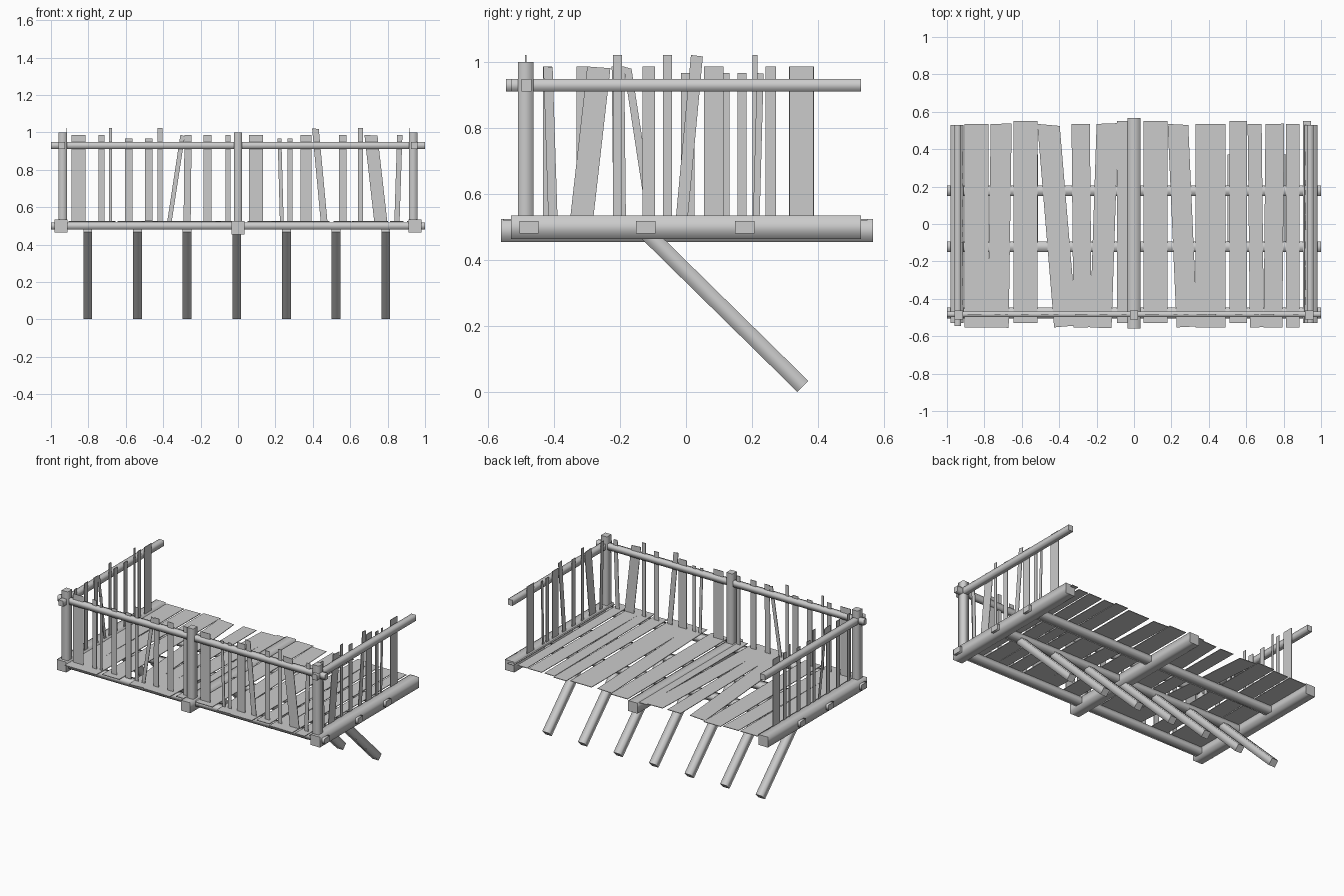
import bpy
import bmesh
from mathutils import Vector

cube = bpy.data.objects.get("Cube")
if cube:
    bpy.data.objects.remove(cube)

wood = bpy.data.materials.new("weathered_grey_wood")
wood.use_nodes = True
grey = (0.6, 0.6, 0.6, 1.0)
wood.diffuse_color = grey
wood.node_tree.nodes["Principled BSDF"].inputs["Base Color"].default_value = grey


def finish(name, bm):
    bmesh.ops.recalc_face_normals(bm, faces=bm.faces)
    mesh = bpy.data.meshes.new(name)
    bm.to_mesh(mesh)
    bm.free()
    mesh.materials.append(wood)
    obj = bpy.data.objects.new(name, mesh)
    bpy.context.collection.objects.link(obj)
    return obj


def prism(bm, start_ring, end_ring):
    """Join two four-cornered rings; returns the caps and the sides."""
    a = [bm.verts.new(p) for p in start_ring]
    b = [bm.verts.new(p) for p in end_ring]
    caps = [bm.faces.new(a), bm.faces.new(b)]
    sides = [bm.faces.new((a[i - 1], a[i], b[i], b[i - 1])) for i in range(4)]
    return caps, sides


def beam(name, start, end, width, depth):
    """Square timber with softly shaded sides and crisp ends."""
    start, end = Vector(start), Vector(end)
    along = (end - start).normalized()
    across = Vector((0, 1, 0)) if abs(along.x) > 0.5 else Vector((1, 0, 0))
    up = along.cross(across).normalized()
    corners = [across * width / 2 * i + up * depth / 2 * j
               for i, j in ((-1, -1), (1, -1), (1, 1), (-1, 1))]
    bm = bmesh.new()
    caps, sides = prism(bm, [start + c for c in corners], [end + c for c in corners])
    for face in sides:
        face.smooth = True
    for face in caps:
        for edge in face.edges:
            edge.smooth = False
    finish(name, bm)


def board(name, quad, thickness):
    """Thin slat made from a flat four-cornered outline."""
    quad = [Vector(p) for p in quad]
    push = (quad[1] - quad[0]).cross(quad[3] - quad[0]).normalized() * thickness / 2
    bm = bmesh.new()
    prism(bm, [p - push for p in quad], [p + push for p in quad])
    finish(name, bm)


# Floor frame: three bearers front to back, three joists across
for side, label in ((-1, "right"), (1, "left")):
    beam(label + "_bearer", (side * 0.947, -0.53, 0.5), (side * 0.947, 0.53, 0.5), 0.07, 0.07)
beam("middle_bearer", (0, -0.56, 0.49), (0, 0.567, 0.49), 0.07, 0.07)
for label, y in (("front", -0.475), ("middle", -0.122), ("back", 0.178)):
    beam(label + "_joist", (-1, y, 0.5), (1, y, 0.5), 0.058, 0.038)

# Diagonal struts leaning down towards the wall
for i in range(7):
    x = -0.803 + i * 0.2655
    beam("strut", (x, -0.12, 0.484), (x, 0.354, 0.018), 0.047, 0.047)

# Railing posts and top rails
for label, x in (("right", -0.937), ("middle", 0), ("left", 0.937)):
    beam(label + "_post", (x, -0.486, 0.5), (x, -0.486, 1.0), 0.045, 0.047)
beam("front_rail", (-1, -0.483, 0.93), (1, -0.483, 0.93), 0.03, 0.038)
for side, label in ((-1, "right"), (1, "left")):
    front = -0.53 if side > 0 else -0.545
    beam(label + "_rail", (side * 0.942, front, 0.93), (side * 0.942, 0.53, 0.93), 0.035, 0.038)

# Deck planks: back centre, width, sideways drift towards the front, style
LONG, SQUARE = (0.535, -0.553), (0.55, -0.53)
planks = [
    (-0.843, 0.128, 0, LONG), (-0.71, 0.112, -0.016, LONG), (-0.58, 0.126, 0, SQUARE),
    (-0.457, 0.12, 0.09, LONG), (-0.285, 0.098, 0.01, LONG), (-0.142, 0.116, -0.036, LONG),
    (-0.06, 0.06, 0, SQUARE), (0.115, 0.126, 0, SQUARE), (0.235, 0.11, 0.048, LONG),
    (0.41, 0.16, 0, LONG), (0.557, 0.095, 0, SQUARE), (0.645, 0.075, 0.012, LONG),
    (0.753, 0.1, -0.01, LONG), (0.848, 0.072, 0, LONG), (0.925, 0.045, 0, SQUARE),
]
for x, width, drift, (back, front) in planks:
    h = width / 2
    skew = drift * 0.12
    board("deck_plank", [(x - h, back, 0.523), (x + h, back - skew, 0.523),
                         (x + drift + h, front + skew, 0.523),
                         (x + drift - h, front, 0.523)], 0.004)

# Pickets: foot position, width, lean at the top, height of the top
TALL, MID, LOW = 1.022, 0.987, 0.967
right_set = [
    (-0.852, 0.075, 0, MID), (-0.73, 0.032, 0, MID), (-0.682, 0.016, 0, TALL),
    (-0.584, 0.04, 0, LOW), (-0.478, 0.04, 0, LOW), (-0.417, 0.026, 0, TALL),
    (-0.366, 0.024, 0.07, MID), (-0.272, 0.038, 0.005, MID), (-0.163, 0.042, 0, MID),
    (-0.053, 0.027, 0, MID),
]
left_set = [
    (0.096, 0.073, 0, MID), (0.234, 0.02, -0.012, LOW), (0.278, 0.027, 0, LOW),
    (0.363, 0.06, 0, MID), (0.46, 0.036, -0.046, TALL), (0.56, 0.038, 0, MID),
    (0.655, 0.027, 0, TALL), (0.763, 0.07, -0.052, MID), (0.85, 0.028, 0.015, MID),
]


def picket(name, place, foot, width, lean, top):
    h = width / 2
    board(name, [place(foot - h, 0.525), place(foot + h, 0.525),
                 place(foot + lean + h, top - abs(lean) * 0.1), place(foot + lean - h, top)], 0.004)


for spec in right_set + left_set:
    picket("front_picket", lambda s, z: (s, -0.485, z), *spec)

# The side railings repeat each half of the front, turned along the depth
for name, x, offset, group in (("right_picket", -0.918, -0.473, right_set),
                               ("left_picket", 0.918, 0.447, left_set)):
    for foot, width, lean, top in group:
        centre = min(offset - foot, 0.35)
        picket(name, lambda s, z: (x, s, z), centre, width, -lean, top)
